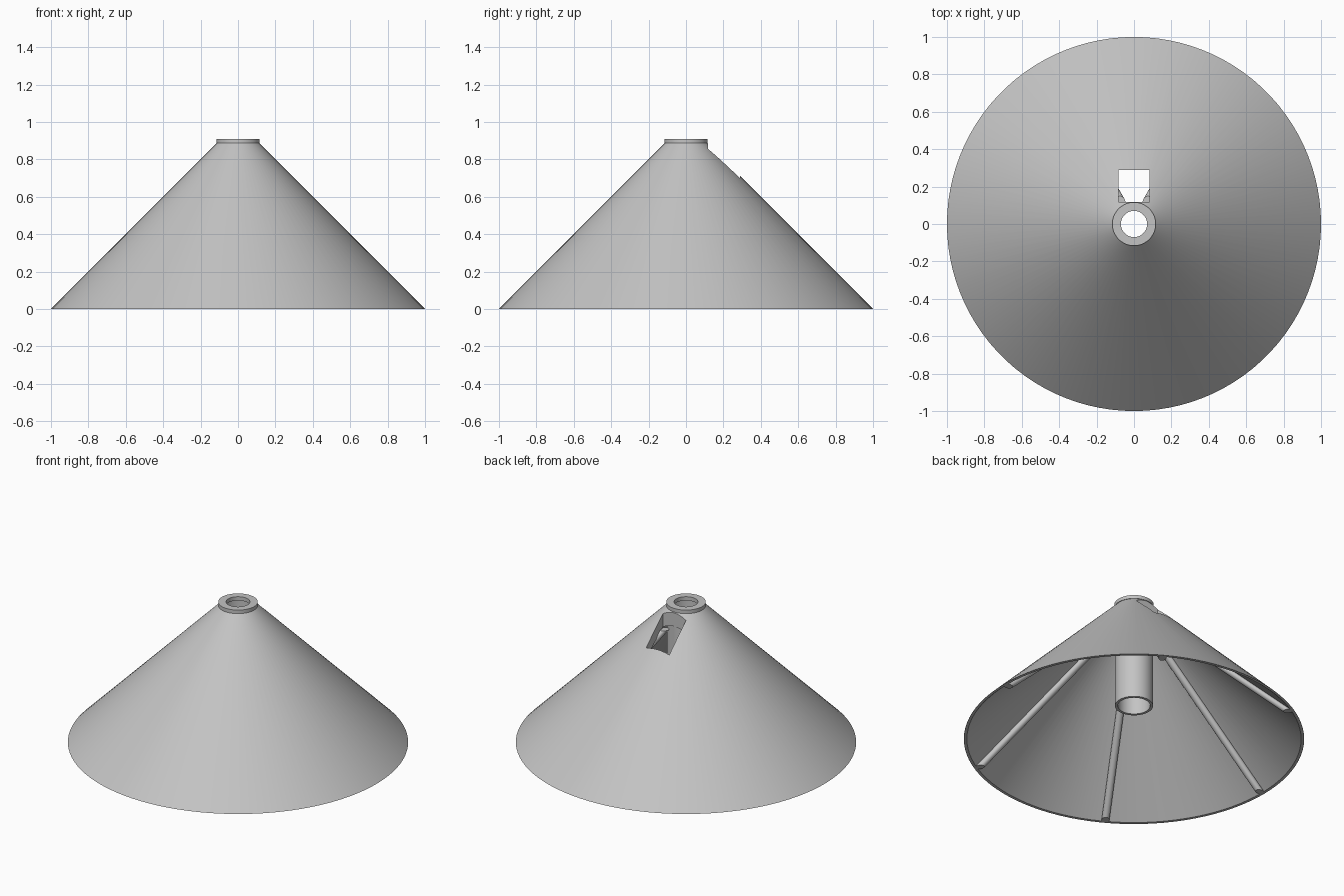
import bpy, bmesh, math
from mathutils import Vector

if "Cube" in bpy.data.objects:
    bpy.data.objects.remove(bpy.data.objects["Cube"])

grey = bpy.data.materials.new("plain grey")
grey.use_nodes = True
COLOUR = (0.55, 0.55, 0.55, 1)
grey.diffuse_color = COLOUR
grey.node_tree.nodes["Principled BSDF"].inputs["Base Color"].default_value = COLOUR


def add_object(name, bm):
    bmesh.ops.recalc_face_normals(bm, faces=bm.faces)
    mesh = bpy.data.meshes.new(name)
    bm.to_mesh(mesh)
    bm.free()
    mesh.materials.append(grey)
    obj = bpy.data.objects.new(name, mesh)
    bpy.context.collection.objects.link(obj)
    return obj


def smooth(obj):
    bpy.ops.object.select_all(action="DESELECT")
    obj.select_set(True)
    bpy.context.view_layer.objects.active = obj
    bpy.ops.object.shade_smooth_by_angle(angle=math.radians(30))


def lathe(name, profile, sides=100):
    """Revolve a closed (radius, height) profile around z."""
    bm = bmesh.new()
    rings = []
    for i in range(sides):
        a = math.tau * i / sides
        rings.append([bm.verts.new((r * math.cos(a), r * math.sin(a), z)) for r, z in profile])
    n = len(profile)
    for i in range(sides):
        here, there = rings[i], rings[(i + 1) % sides]
        for j in range(n):
            k = (j + 1) % n
            bm.faces.new((here[j], there[j], there[k], here[k]))
    return add_object(name, bm)


# Conical shade with collar, lipped hole and hanging socket tube
shade = lathe("shade", [
    (1.0, 0), (0.113, 0.887), (0.116, 0.887), (0.116, 0.91), (0.07, 0.91),
    (0.07, 0.885), (0.095, 0.885), (0.095, 0.225), (0.112, 0.225),
    (0.112, 0.80), (0.982, 0)])

# Square opening behind the collar
bm = bmesh.new()
bmesh.ops.create_cube(bm, size=1)
bmesh.ops.scale(bm, vec=Vector((0.166, 0.172, 0.6)), verts=bm.verts)
bmesh.ops.translate(bm, vec=Vector((0, 0.204, 0.8)), verts=bm.verts)
cutter = add_object("opening_cutter", bm)
cutter.hide_render = True

cut = shade.modifiers.new("opening", "BOOLEAN")
cut.operation = "DIFFERENCE"
cut.solver = "EXACT"
cut.object = cutter
bpy.context.view_layer.objects.active = shade
bpy.ops.object.modifier_apply(modifier=cut.name)
bpy.data.objects.remove(cutter)
smooth(shade)

# Six round ribs running up the inside, cut level with the rim
SIDES = 16
for i in range(6):
    a = math.tau * i / 6
    out = Vector((math.cos(a), math.sin(a), 0))
    side = Vector((-math.sin(a), math.cos(a), 0))
    bm = bmesh.new()
    ends = []
    for radius, z in ((0.965, 0), (0.14, 0.759)):
        ends.append([bm.verts.new(
            out * (radius + 0.03 * math.cos(math.tau * k / SIDES))
            + side * (0.023 * math.sin(math.tau * k / SIDES))
            + Vector((0, 0, z))) for k in range(SIDES)])
    low, high = ends
    for k in range(SIDES):
        m = (k + 1) % SIDES
        bm.faces.new((low[k], low[m], high[m], high[k]))
    bm.faces.new(low)
    bm.faces.new(high)
    smooth(add_object(f"rib_{i + 1}", bm))
